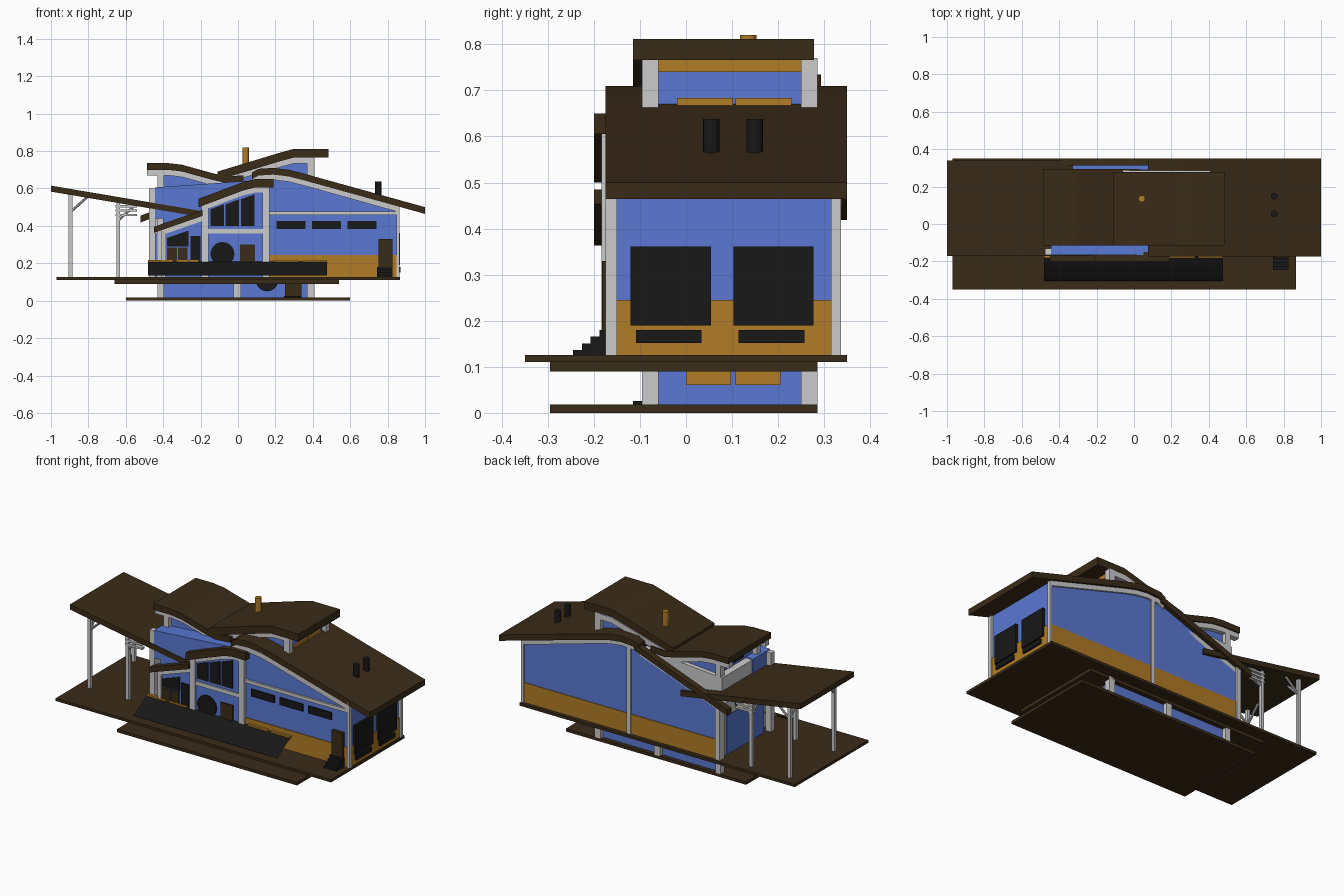
import bpy, bmesh, math
from mathutils import Vector

if "Cube" in bpy.data.objects:
    bpy.data.objects.remove(bpy.data.objects["Cube"])

def material(name, rgb):
    m = bpy.data.materials.new(name)
    m.diffuse_color = (*rgb, 1)
    m.use_nodes = True
    m.node_tree.nodes["Principled BSDF"].inputs["Base Color"].default_value = m.diffuse_color
    return m

BLUE = material("blue_wall", (.10, .19, .65))
ORANGE = material("orange_trim", (.44, .20, .02))
BROWN = material("brown_wood", (.042, .024, .009))
BLACK = material("black", (.009, .009, .009))

def finish(name, bm, mat):
    bmesh.ops.recalc_face_normals(bm, faces=bm.faces)
    me = bpy.data.meshes.new(name)
    bm.to_mesh(me)
    bm.free()
    ob = bpy.data.objects.new(name, me)
    bpy.context.collection.objects.link(ob)
    if mat:
        me.materials.append(mat)
    return ob

def prism(name, pts, a, b, mat=None, axis='y'):
    """Extrude an x-z outline along y, or a y-z outline along x."""
    bm = bmesh.new()
    place = (lambda p, t: (p[0], t, p[1])) if axis == 'y' else (lambda p, t: (t, p[0], p[1]))
    f = bm.faces.new([bm.verts.new(place(p, a)) for p in pts])
    r = bmesh.ops.extrude_face_region(bm, geom=[f])
    d = Vector((0, b - a, 0) if axis == 'y' else (b - a, 0, 0))
    bmesh.ops.translate(bm, vec=d, verts=[v for v in r['geom'] if isinstance(v, bmesh.types.BMVert)])
    return finish(name, bm, mat)

def box(name, x0, x1, y0, y1, z0, z1, mat=None):
    return prism(name, [(x0, z0), (x1, z0), (x1, z1), (x0, z1)], y0, y1, mat)

def band(name, top, t, y0, y1, mat=None):
    """Constant-depth strip hanging below a top line."""
    return prism(name, top + [(x, z - t) for x, z in reversed(top)], y0, y1, mat)

def lower(pts, d):
    return [(x, z - d) for x, z in pts]

def cylinder(name, p, q, r, mat=None, seg=16):
    p, q = Vector(p), Vector(q)
    bm = bmesh.new()
    bmesh.ops.create_cone(bm, cap_ends=True, segments=seg, radius1=r, radius2=r, depth=(q - p).length)
    rot = (q - p).to_track_quat('Z', 'Y').to_matrix()
    bmesh.ops.rotate(bm, matrix=rot, verts=bm.verts)
    bmesh.ops.translate(bm, vec=(p + q) / 2, verts=bm.verts)
    return finish(name, bm, mat)

# stacked floor slabs
box("ground_slab", -.60, .60, -.295, .285, 0, .018, BROWN)
box("middle_slab", -.66, .54, -.295, .285, .09, .112, BROWN)
box("main_deck", -.97, .865, -.35, .35, .11, .126, BROWN)

# roof lines (top edge, x-z)
A = [(.075, .685), (.11, .705), (.19, .71), (.27, .70), (.35, .68), (1, .50)]
B = [(-1, .615), (-.2, .48)]
C = [(-.487, .735), (-.37, .735), (-.30, .727), (-.13, .68), (-.06, .665), (.03, .67)]
D = [(-.11, .69), (.22, .79), (.30, .812), (.485, .812)]
E = [(-.21, .545), (.03, .635), (.09, .65), (.19, .65)]
F = [(-.45, .395), (-.19, .485)]
G = [(-.52, .455), (.10, .685)]
band("right_roof", A, .036, -.175, .35, BROWN)
band("carport_roof", B, .032, -.17, .34, BROWN)
band("upper_left_roof", C, .036, -.115, .293, BROWN)
band("upper_right_roof", D, .046, -.115, .278, BROWN)
band("entry_roof", E, .045, -.20, -.15, BROWN)
band("low_front_roof", F, .032, -.20, -.15, BROWN)
band("back_roof_edge", G, .036, .312, .35, BROWN)

# central core running through all floors
prism("core_walls", [(-.4, .018), (.385, .018), (.385, .775), (.30, .775), (-.03, .675),
                     (-.06, .64), (-.13, .655), (-.30, .70), (-.4, .71)], -.07, .26, BLUE)
for y0, y1 in ((-.095, -.06), (.25, .285)):
    box("core_left_pillar", -.43, -.395, y0, y1, .018, .705)
    box("core_right_pillar", .37, .41, y0, y1, .018, .77)
    box("core_middle_pillar", -.025, .015, y0, y1, .018, .09)
    band("core_left_trim", lower(C[:5], .034), .032, y0, y1)
    band("core_right_trim", [(-.06, .665), (.22, .746), (.30, .768), (.41, .768)], .034, y0, y1)
box("core_orange_band", .38, .39, -.06, .25, .74, .767, ORANGE)
for y in (-.02, .107):
    box("core_upper_window", .38, .395, y, y + .122, .60, .684, ORANGE)
for y in (0, .107):
    box("core_lower_window", .38, .392, y, y + .098, .06, .11, ORANGE)
cylinder("lower_round_window", (.155, -.08, .11), (.155, -.066, .11), .06, BLACK, 24)
box("lower_door", .25, .34, -.08, -.06, .018, .11, BROWN)
box("lower_step", .245, .34, -.115, -.07, .018, .026, BLACK)
box("core_left_window", -.406, -.39, .03, .20, .62, .68, BLACK)

# left volume: blue front, grey upper body
prism("left_body", [(-.44, .126), (.12, .126), (.12, .655), (0, .635), (-.44, .60)], 0, .285)
prism("left_front_body", [(-.445, .44), (.12, .44), (.12, .645), (0, .637), (-.445, .605)], -.165, .0, BLUE)
box("left_front_base", -.40, .14, -.165, 0, .126, .45, BLUE)
box("left_side_base", -.448, -.43, -.10, .25, .126, .36, BLUE)
box("left_side_trim", -.47, -.44, -.16, .285, .38, .50)
box("left_front_pillar", -.475, -.44, -.165, -.13, .126, .60)
cylinder("left_round_window", (-.44, .16, .43), (-.475, .16, .43), .045, BLACK, 24)

# right volume following the roof
prism("right_body", [(.12, .126), (.85, .126), (.85, .515)] + lower(A[:5], .025)[::-1][:-1]
      + [(.12, .67)], -.163, .325, BLUE)
for y0, y1 in ((-.168, -.15), (.31, .329)):
    box("right_wainscot", .15, .852, y0, y1, .126, .245, ORANGE)
box("end_wainscot", .84, .857, -.15, .315, .126, .245, ORANGE)
for y0, y1 in ((-.175, -.15), (.315, .336)):
    box("corner_pillar", .848, .864, y0, y1, .126, .52)
    band("right_eave_trim", lower(A, .034)[:5] + [(.86, .503)], .03, y0, y1)
box("front_beam", .15, .86, -.174, -.15, .458, .477)
for x in (.205, .395, .585):
    box("front_window", x, x + .155, -.17, -.15, .383, .427, BLACK)
for y in (-.12, .103):
    box("end_window", .84, .866, y, y + .174, .19, .361, BLACK)
    box("end_vent", .84, .868, y + .011, y + .154, .152, .18, BLACK)
box("side_door", .75, .825, -.182, -.15, .18, .33, BROWN)
for i in range(4):
    box("side_step", .742, .826, -.245 + .019 * i, -.165, .126, .136 + .0148 * i, BLACK)

# sloping back wall on the left
prism("back_left_wall", [(-.44, .126), (.15, .126), (.15, .67), (.09, .655), (-.44, .46)], .29, .325, BLUE)
box("back_left_wainscot", -.44, .15, .31, .329, .126, .245, ORANGE)
box("back_end_pillar", -.46, -.43, .29, .336, .126, .46)
box("back_middle_pillar", .135, .16, .30, .336, .126, .68)
band("back_trim", [(-.46, .443), (.10, .65)], .03, .298, .325)

# entry tower
prism("entry_wall", [(-.18, .126), (.15, .126), (.15, .615), (.08, .61), (-.18, .52)], -.173, -.12, BLUE)
box("entry_left_pillar", -.195, -.158, -.183, -.14, .126, .53)
box("entry_right_pillar", .132, .168, -.183, -.14, .126, .61)
box("entry_beam", -.16, .14, -.18, -.15, .358, .382)
band("entry_eave_trim", [(-.19, .51), (.03, .592), (.09, .606), (.16, .606)], .028, -.181, -.15)
for i in range(3):
    x = -.148 + i * .082
    prism("entry_window", [(x, .40), (x + .072, .40), (x + .072, .515 + .027 * i), (x, .488 + .027 * i)],
          -.179, -.16, BLACK)
cylinder("entry_round_window", (-.083, -.18, .25), (-.083, -.16, .25), .064, BLACK, 24)
box("entry_door", .01, .09, -.181, -.16, .14, .30, BROWN)

# low front wing
prism("low_wall", [(-.40, .126), (-.18, .126), (-.18, .46), (-.40, .385)], -.173, -.12, BLUE)
box("low_pillar", -.408, -.385, -.182, -.14, .126, .38)
band("low_eave_trim", [(-.41, .378), (-.19, .454)], .028, -.181, -.15)
prism("low_window", [(-.38, .29), (-.265, .29), (-.265, .375), (-.38, .335)], -.179, -.16, BLACK)
for x in (-.38, -.322):
    box("low_panel", x, x + .053, -.18, -.16, .20, .284, BROWN)
box("low_door", -.255, -.20, -.18, -.16, .14, .345, BLACK)

# thin curved front apron with ledge
bm = bmesh.new()
rows = []
for i in range(9):
    a = i / 8
    p = (-.175 - .13 * a, .21 - .05 * a - .025 * a * a)
    rows.append([bm.verts.new((x, *p)) for x in (-.48, .477)])
for r, s in zip(rows, rows[1:]):
    bm.faces.new((r[0], r[1], s[1], s[0]))
finish("front_apron", bm, BLACK)
for x0, x1 in ((-.48, -.35), (-.33, -.21), (.19, .325), (.345, .475)):
    box("apron_ledge", x0, x1, -.183, -.165, .206, .217, ORANGE)

# carport posts, braces and short rails
for y in (-.13, .29):
    for x, z in ((-.895, .575), (-.64, .53)):
        box("carport_post", x - .01, x + .01, y - .01, y + .01, .126, z)
        cylinder("carport_brace", (x, y, z - .10), (x + .095, y, z - .015), .007, None, 8)
        s = 1 if y < 0 else -1
        cylinder("carport_cross_brace", (x, y, z - .10), (x, y + .095 * s, z), .007, None, 8)
    for z in (.458, .482, .505):
        box("carport_rail", -.655, -.54, y - .012, y + .012, z - .006, z + .006)

# chimney and vent pipes
cylinder("chimney", (.042, .135, .66), (.042, .135, .82), .018, ORANGE)
for y in (.055, .149):
    cylinder("vent_pipe", (.75, y, .54), (.75, y, .638), .018, BLACK)
